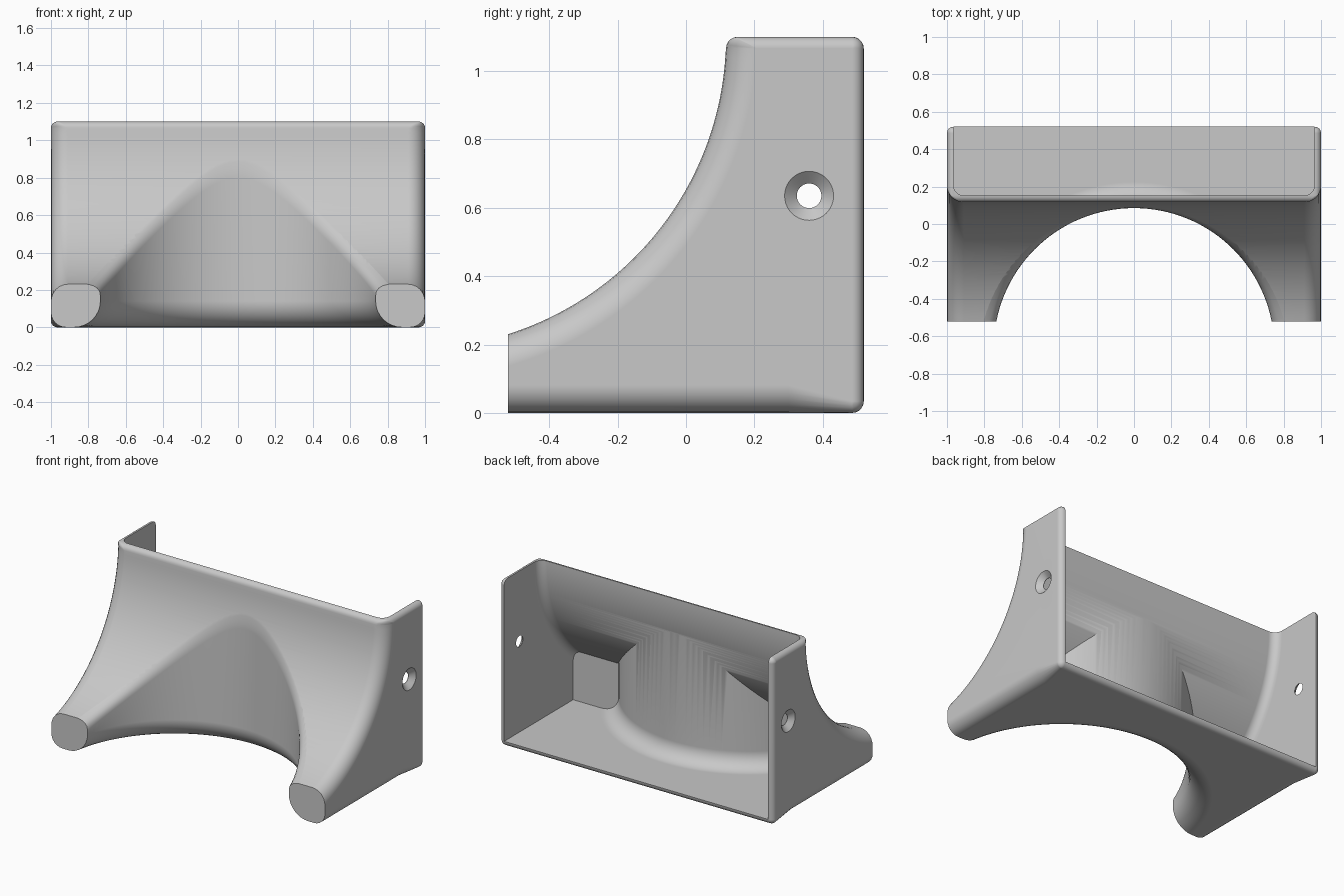
import bpy, bmesh, math
from mathutils import Matrix, Vector

if "Cube" in bpy.data.objects:
    bpy.data.objects.remove(bpy.data.objects["Cube"])

# Main dimensions
FRONT, BACK, TOP = -0.52, 0.52, 1.1
WALL, EDGE = 0.035, 0.034
SWEEP_R = 0.912
SWEEP_Y = 0.117 - SWEEP_R
ARCH_R, ARCH_Y, FLARE = 0.75, -0.665, 0.14


def finish(bm, name):
    bmesh.ops.remove_doubles(bm, verts=bm.verts, dist=1e-5)
    bmesh.ops.recalc_face_normals(bm, faces=bm.faces)
    mesh = bpy.data.meshes.new(name)
    bm.to_mesh(mesh)
    bm.free()
    obj = bpy.data.objects.new(name, mesh)
    bpy.context.collection.objects.link(obj)
    return obj


def loft(rings, name):
    """Skin closed rings and cap both ends."""
    bm = bmesh.new()
    rows = [[bm.verts.new(p) for p in ring] for ring in rings]
    n = len(rows[0])
    for a, b in zip(rows, rows[1:]):
        for i in range(n):
            j = (i + 1) % n
            bm.faces.new((a[i], a[j], b[j], b[i]))
    bm.faces.new(rows[0])
    bm.faces.new(rows[-1])
    return finish(bm, name)


def rounded_prism(points, half, name, steps=6):
    """Side profile swept across x; each point has (rim, cap point, fillet depth)."""
    rings = []
    for side in (-1, 1):
        angles = [math.pi / 2 * k / steps for k in range(steps + 1)]
        for a in (reversed(angles) if side < 0 else angles):
            ring = []
            for rim, cap, depth in points:
                p = rim.lerp(cap, 1 - math.cos(a))
                ring.append((side * (half - depth * (1 - math.sin(a))), p.x, p.y))
            rings.append(ring)
    return loft(rings, name)


def turned(column, name, segments=128, matrix=Matrix()):
    """Column of (radius, height) points, which may vary with the angle."""
    cols = []
    for k in range(segments):
        t = 2 * math.pi * k / segments
        cols.append([matrix @ Vector((r * math.sin(t), r * math.cos(t), z))
                     for r, z in column(t)])
    return loft(list(zip(*cols)), name)


def cut(target, tool):
    mod = target.modifiers.new("cut", 'BOOLEAN')
    mod.operation, mod.solver, mod.object = 'DIFFERENCE', 'EXACT', tool
    bpy.context.view_layer.objects.active = target
    bpy.ops.object.modifier_apply(modifier=mod.name)
    bpy.data.objects.remove(tool)


def corner(cy, cz, a0, cap, d0, d1, steps=5):
    out = []
    for k in range(steps + 1):
        a = math.radians(a0 + 90 * k / steps)
        rim = Vector((cy + EDGE * math.cos(a), cz + EDGE * math.sin(a)))
        out.append((rim, Vector(cap), d0 + (d1 - d0) * k / steps))
    return out


def sweep(radius, z_start, y_end, fillet, steps=44):
    """Concave front curve, running from the top down to y_end."""
    a0 = math.asin((TOP - z_start) / radius)
    a1 = math.acos((y_end - SWEEP_Y) / radius)
    out = []
    for k in range(steps + 1):
        a = a0 + (a1 - a0) * k / steps
        way = Vector((math.cos(a), -math.sin(a)))
        rim = Vector((SWEEP_Y, TOP)) + way * radius
        cap = rim + way * fillet
        if k == steps:
            cap = rim - Vector((0, fillet / math.sin(a)))
        out.append((rim, cap, fillet))
    return out


def sweep_height(y):
    return TOP - math.sqrt(SWEEP_R ** 2 - (max(y, -0.6) - SWEEP_Y) ** 2)


def foot_flare(radius, fillet, floor, steps=8):
    out = [(radius + fillet, -0.05)]
    for k in range(steps + 1):
        b = math.pi / 2 * k / steps
        out.append((radius + fillet * (1 - math.sin(b)),
                    floor + fillet * (1 - math.cos(b))))
    return out


def arch_column(t):
    # Flared foot, upright wall, then a soft crest onto the concave front
    spread = 0.02 + 0.1 * (1 - math.cos(t))
    outer = ARCH_R + spread
    crest = Vector((ARCH_R, sweep_height(ARCH_Y + ARCH_R * math.cos(t))))
    low = crest - Vector((0, 0.06))
    high = Vector((outer, sweep_height(ARCH_Y + outer * math.cos(t)) + 0.003))
    col = foot_flare(ARCH_R, FLARE, 0)
    for k in range(6):
        s = k / 5
        p = low.lerp(crest, s).lerp(crest.lerp(high, s), s)
        col.append((p.x, p.y))
    return col + [(outer, 1.4)]


# Outer body with rounded edges
side_r, base_r = 0.09, 0.08
front_cap = (0.117 + side_r, TOP - EDGE)
low_c, high_c = (BACK - EDGE, EDGE), (BACK - EDGE, TOP - EDGE)
outline = [(Vector((y, 0)), Vector((y, base_r)), base_r) for y in (FRONT, 0.3)]
outline += corner(*low_c, -90, low_c, EDGE, EDGE)
outline += corner(*high_c, 0, high_c, EDGE, EDGE)
outline.append((Vector((front_cap[0], TOP)), Vector(front_cap), EDGE))
outline += corner(0.117 + EDGE, TOP - EDGE, 90, front_cap, EDGE, side_r)
outline += sweep(SWEEP_R, TOP - EDGE, FRONT, side_r)[1:]
shell = rounded_prism(outline, 1.0, "holder_shell")

# Single grey material
grey = bpy.data.materials.new("light_grey")
grey.use_nodes = True
colour = (0.58, 0.58, 0.58, 1)
grey.diffuse_color = colour
grey.node_tree.nodes["Principled BSDF"].inputs["Base Color"].default_value = colour
shell.data.materials.append(grey)

# Round arch between the two feet
place = Matrix.Translation((0, ARCH_Y, 0))
cut(shell, turned(arch_column, "arch_cutter", matrix=place))

# Hollow interior, open at the back and top, with solid foot tips
inner_r = side_r - WALL
room = [(Vector(p), Vector(p), 0) for p in
        ((-0.2, WALL), (0.7, WALL), (0.7, 1.3))]
room.append((Vector((0.117 + WALL, 1.3)), Vector((0.117 + side_r, 1.3)), inner_r))
room += sweep(SWEEP_R + WALL, TOP, -0.2, inner_r)
cavity = rounded_prism(room, 1 - WALL, "cavity_cutter")
post = foot_flare(ARCH_R + WALL, FLARE - WALL, WALL) + [(ARCH_R + WALL, 1.4)]
cut(cavity, turned(lambda t: post, "arch_post", matrix=place))
cut(shell, cavity)

# Countersunk screw holes through both sides
screw = [(0.094, -1.02), (0.036, -0.968), (0.036, 0.968), (0.094, 1.02)]
turn = Matrix.Translation((0, 0.36, 0.635)) @ Matrix.Rotation(math.pi / 2, 4, 'Y')
cut(shell, turned(lambda t: screw, "screw_cutter", 40, turn))

# Smooth shading with crisp edges
bpy.ops.object.select_all(action='DESELECT')
shell.select_set(True)
bpy.context.view_layer.objects.active = shell
bpy.ops.object.shade_smooth_by_angle(angle=math.radians(35))
weighted = shell.modifiers.new("even_normals", 'WEIGHTED_NORMAL')
weighted.keep_sharp = True
